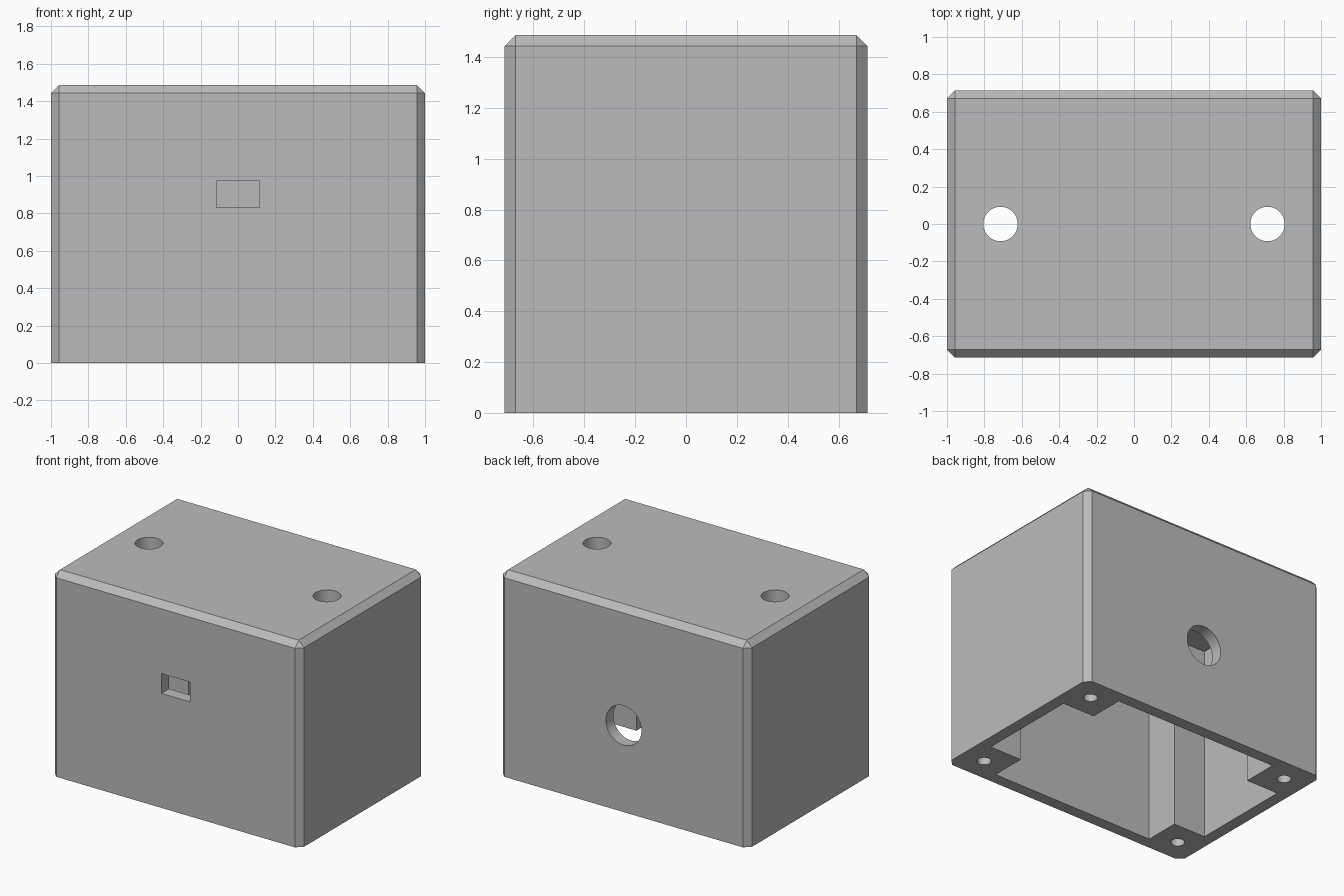
import bpy
import bmesh
from math import pi, radians
from mathutils import Matrix, Vector

# Main dimensions
HX, HY, HEIGHT = 1.0, 0.714, 1.486
WALL, CHAMFER, POST = 0.086, 0.043, 0.343

if "Cube" in bpy.data.objects:
    bpy.data.objects.remove(bpy.data.objects["Cube"])

grey = bpy.data.materials.new("plain grey")
grey.use_nodes = True
COLOUR = (0.5, 0.5, 0.5, 1)
grey.diffuse_color = COLOUR
grey.node_tree.nodes["Principled BSDF"].inputs["Base Color"].default_value = COLOUR


def make_object(name, bm):
    bmesh.ops.recalc_face_normals(bm, faces=bm.faces)
    mesh = bpy.data.meshes.new(name)
    bm.to_mesh(mesh)
    bm.free()
    mesh.materials.append(grey)
    obj = bpy.data.objects.new(name, mesh)
    bpy.context.collection.objects.link(obj)
    return obj


def box(name, size, centre):
    bm = bmesh.new()
    bmesh.ops.create_cube(bm, size=1, matrix=Matrix.Translation(centre) @ Matrix.Diagonal((*size, 1)))
    return make_object(name, bm)


def cylinder(name, radius, depth, centre, axis="Z"):
    bm = bmesh.new()
    turn = Matrix.Rotation(pi / 2 if axis == "Y" else 0, 4, "X")
    bmesh.ops.create_cone(bm, cap_ends=True, segments=48, radius1=radius, radius2=radius,
                          depth=depth, matrix=Matrix.Translation(centre) @ turn)
    return make_object(name, bm)


def cut(target, cutter):
    cutter.hide_render = True
    mod = target.modifiers.new("cut", "BOOLEAN")
    mod.operation = "DIFFERENCE"
    mod.solver = "EXACT"
    mod.object = cutter
    bpy.context.view_layer.objects.active = target
    bpy.ops.object.modifier_apply(modifier=mod.name)
    bpy.data.objects.remove(cutter)


# Outer body, chamfered everywhere except around the open bottom
housing = box("housing", (2 * HX, 2 * HY, HEIGHT), (0, 0, HEIGHT / 2))
bm = bmesh.new()
bm.from_mesh(housing.data)
edges = [e for e in bm.edges if max(v.co.z for v in e.verts) > HEIGHT / 2]
bmesh.ops.bevel(bm, geom=edges, offset=CHAMFER, segments=1, affect="EDGES")
bm.to_mesh(housing.data)
bm.free()

# Cavity with a notch left solid at each corner for the screw posts
ix, iy = HX - WALL, HY - WALL
px, py = HX - POST, HY - POST
quarter = [(ix, py), (px, py), (px, iy)]
outline = []
for sx, sy in ((1, 1), (-1, 1), (-1, -1), (1, -1)):
    corner = [(sx * x, sy * y) for x, y in quarter]
    outline += corner if sx * sy > 0 else corner[::-1]
bm = bmesh.new()
base = bm.faces.new([bm.verts.new((x, y, -0.1)) for x, y in outline])
sides = bmesh.ops.extrude_face_region(bm, geom=[base])
bmesh.ops.translate(bm, vec=Vector((0, 0, HEIGHT - WALL + 0.1)),
                    verts=[v for v in sides["geom"] if isinstance(v, bmesh.types.BMVert)])
cut(housing, make_object("cavity", bm))

# Front window and round back port
cut(housing, box("window_cutter", (0.228, 0.3, 0.144), (0, -HY, 0.902)))
cut(housing, cylinder("port_cutter", 0.143, 0.3, (0, HY, 0.629), "Y"))

# Two holes in the top
for x in (-0.714, 0.714):
    cut(housing, cylinder("top_hole_cutter", 0.092, 0.4, (x, 0, HEIGHT)))

# Blind screw holes in the feet of the posts
for x in (-1, 1):
    for y in (-1, 1):
        centre = (x * (HX - POST / 2), y * (HY - POST / 2), 0)
        cut(housing, cylinder("screw_hole_cutter", 0.046, 0.8, centre))

bpy.ops.object.select_all(action="DESELECT")
housing.select_set(True)
bpy.context.view_layer.objects.active = housing
bpy.ops.object.shade_smooth_by_angle(angle=radians(30))
